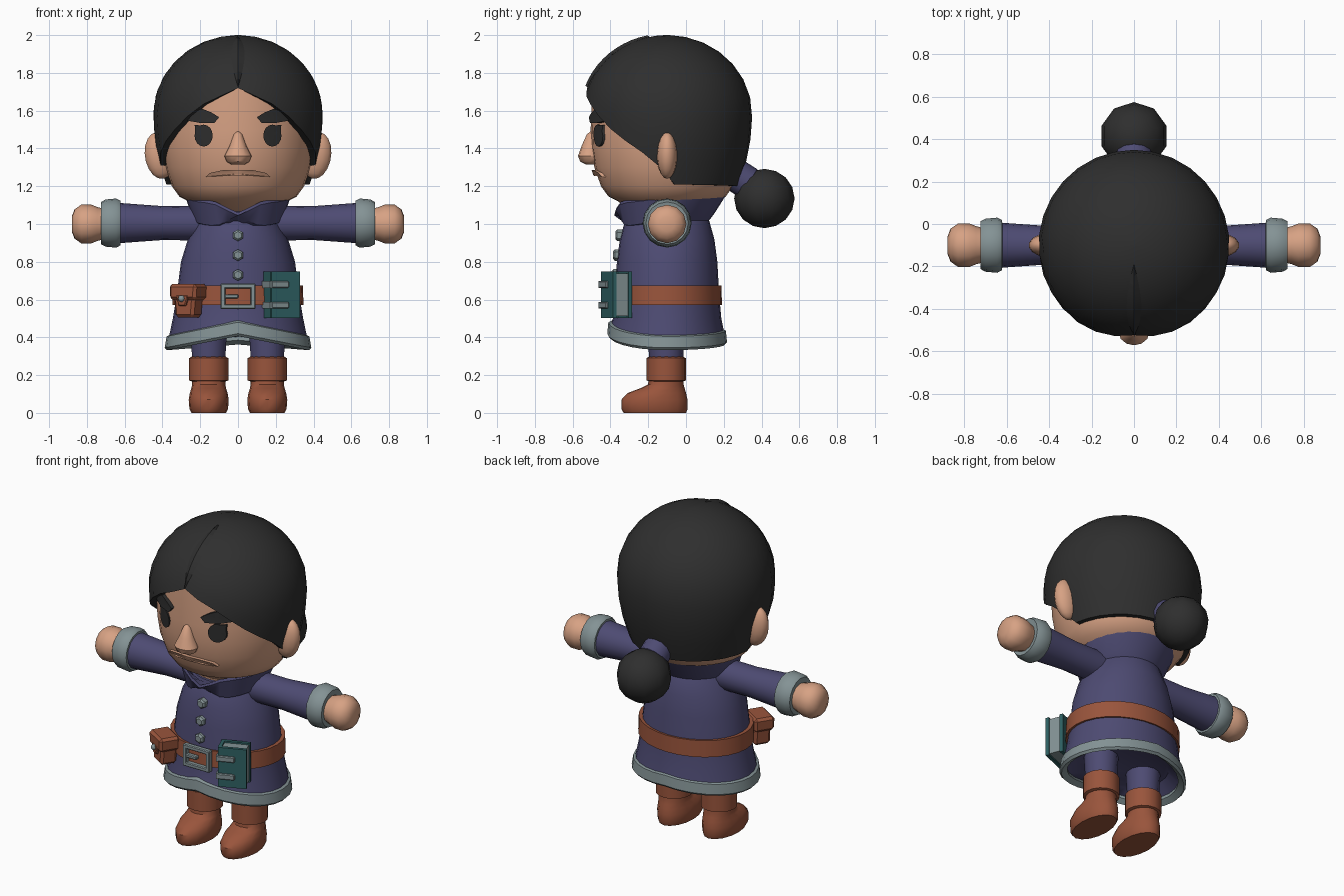
import bpy, bmesh
from math import sin, cos, pi, radians, sqrt
from mathutils import Matrix, Vector

if "Cube" in bpy.data.objects:
    bpy.data.objects.remove(bpy.data.objects["Cube"])


def material(name, rgb):
    m = bpy.data.materials.new(name)
    m.use_nodes = True
    m.diffuse_color = (*rgb, 1)
    m.node_tree.nodes["Principled BSDF"].inputs["Base Color"].default_value = (*rgb, 1)
    return m


SKIN = material("skin", (.68, .36, .23))
HAIR = material("black_hair", (.028, .028, .028))
COAT = material("indigo_cloth", (.075, .07, .17))
TRIM = material("grey_trim", (.23, .29, .3))
LEATHER = material("brown_leather", (.32, .09, .045))
TEAL = material("teal_cover", (.028, .12, .125))
CY = -.1  # depth of the body axis


def finish(name, bm, mat, angle=40, loc=(0, 0, 0), rot=(0, 0, 0)):
    bmesh.ops.recalc_face_normals(bm, faces=bm.faces)
    me = bpy.data.meshes.new(name)
    bm.to_mesh(me)
    bm.free()
    me.materials.append(mat)
    ob = bpy.data.objects.new(name, me)
    bpy.context.collection.objects.link(ob)
    ob.location, ob.rotation_euler = loc, rot
    bpy.ops.object.select_all(action='DESELECT')
    ob.select_set(True)
    bpy.context.view_layer.objects.active = ob
    if angle:
        bpy.ops.object.shade_smooth_by_angle(angle=radians(angle))
    return ob


def ring(z, rx, ry=None, y=0, lift=None):
    """Row of a loft; angle 0 is the front."""
    ry = rx if ry is None else ry
    return lambda a: (rx * sin(a), y - ry * cos(a), z + (lift(a) if lift else 0))


def loft(name, mat, rows, n=20, closed=False, **kw):
    bm = bmesh.new()
    grid = [[bm.verts.new(row(2 * pi * i / n)) for i in range(n)] for row in rows]
    pairs = list(zip(grid, grid[1:])) + ([(grid[-1], grid[0])] if closed else [])
    for lo, hi in pairs:
        for i in range(n):
            j = (i + 1) % n
            bm.faces.new((lo[i], lo[j], hi[j], hi[i]))
    if not closed:
        bm.faces.new(grid[0])
        bm.faces.new(grid[-1])
    return finish(name, bm, mat, **kw)


def box(name, mat, size, loc, turn=0, offset=(0, 0, 0), bevel=0, taper=1):
    bm = bmesh.new()
    bmesh.ops.create_cube(bm, size=1)
    for v in bm.verts:
        if v.co.z < 0:
            v.co.x *= taper
        v.co = Vector([c * s for c, s in zip(v.co, size)])
    if bevel:
        bmesh.ops.bevel(bm, geom=bm.edges[:], offset=bevel, segments=1, affect='EDGES')
    pos = Vector(loc) + Matrix.Rotation(turn, 3, 'Z') @ Vector(offset)
    return finish(name, bm, mat, angle=0, loc=pos, rot=(0, 0, turn))


def ball(name, mat, scale, loc, rot=(0, 0, 0), u=14, v=9):
    bm = bmesh.new()
    bmesh.ops.create_uvsphere(bm, u_segments=u, v_segments=v, radius=1)
    bmesh.ops.scale(bm, vec=scale, verts=bm.verts)
    return finish(name, bm, mat, angle=60, loc=loc, rot=rot)


def lookup(table, t):
    for (a, p), (b, q) in zip(table, table[1:]):
        if t <= b:
            return p + (q - p) * max(0, (t - a) / (b - a))
    return table[-1][1]


# Head
FACE = [(1.05, .17), (1.12, .26), (1.145, .31), (1.2, .35), (1.3, .385),
        (1.4, .4), (1.5, .405), (1.72, .395), (1.85, .25)]
loft("head", SKIN, [ring(z, r, y=CY) for z, r in FACE], n=28)


def plate(name, mat, pts, raise_by):
    """Outline in x and z, laid on the curve of the face."""
    def on_face(x, z, out):
        return (x, CY - sqrt(lookup(FACE, z) ** 2 - x * x) - out, z)
    bm = bmesh.new()
    front = [bm.verts.new(on_face(x, z, raise_by)) for x, z in pts]
    back = [bm.verts.new(on_face(x, z, -.02)) for x, z in pts]
    mid = bm.verts.new(on_face(sum(p[0] for p in pts) / len(pts),
                               sum(p[1] for p in pts) / len(pts), raise_by))
    for i in range(len(pts)):
        j = (i + 1) % len(pts)
        bm.faces.new((front[i], front[j], mid))
        bm.faces.new((front[i], back[i], back[j], front[j]))
    return finish(name, bm, mat, angle=30)


# Hair cap with a pointed hairline
HAIRLINE = [(0, 1.72), (27, 1.625), (52, 1.48), (72, 1.38), (85, 1.3), (93, 1.21), (180, 1.2)]


def hair_r(z):
    if z > 1.58:
        return .45 * sqrt(max(0, 1 - ((z - 1.58) / .42) ** 2))
    return .45 - .5 * (1.58 - z) ** 2


def hair_row(t, inner=False):
    def row(a):
        around = min(a, 2 * pi - a) * 180 / pi
        low = lookup(HAIRLINE, around)
        z = low + (2 - low) * sin(t * pi / 2)
        r = lookup(FACE, z) - .015 if inner else hair_r(z)
        return (r * sin(a), CY - r * cos(a), z)
    return row


loft("hair", HAIR, [hair_row(0, True)] + [hair_row(k / 10) for k in range(10)]
     + [ring(2, .012, y=CY)], n=30)

# Hair parting
bm = bmesh.new()
strip = []
for k in range(11):
    t = k / 10
    z = 1.58 + .42 * sin(radians(20 + 58 * t))
    y, w = CY - hair_r(z), .034 * sin(pi * t) + .001
    strip.append([bm.verts.new(c) for c in ((-w, y + .002, z), (0, y - .01, z + .008), (w, y + .002, z))])
for p, q in zip(strip, strip[1:]):
    for i in (0, 1):
        bm.faces.new((p[i], p[i + 1], q[i + 1], q[i]))
finish("hair_parting", bm, HAIR, angle=10)

# Bun and its tie
ball("hair_bun", HAIR, (.16, .16, .157), (0, .415, 1.135), u=10, v=8)
loft("hair_tie", COAT, [ring(-.06, .07), ring(-.045, .088), ring(.035, .088), ring(.05, .07)],
     n=12, loc=(0, .3, 1.235), rot=(-2.14, 0, 0))

# Nose and mouth
loft("nose", SKIN, [ring(1.315, .035, .025, -.505), ring(1.33, .06, .05, -.51),
                    ring(1.36, .072, .06, -.512), ring(1.42, .042, .045, -.505),
                    ring(1.475, .022, .025, -.5), ring(1.49, .008, .01, -.495)], n=12)
plate("mouth", SKIN, [(-.17, 1.25), (-.09, 1.254), (0, 1.256), (.09, 1.254), (.17, 1.25),
                      (.15, 1.27), (.08, 1.285), (0, 1.287), (-.08, 1.285), (-.15, 1.27)], .02)

for side, s in (("left", 1), ("right", -1)):
    # Eyes, brows and ears
    eye = []
    for k in range(16):
        a = 2 * pi * k / 16
        f = 1.4 if k == 2 else 1
        eye.append((s * (.182 + .048 * f * cos(a)), 1.468 + .058 * f * sin(a)))
    plate(side + "_eye", HAIR, eye, .009)
    plate(side + "_brow", HAIR, [(s * x, z) for x, z in (
        (.1, 1.565), (.125, 1.535), (.2, 1.535), (.285, 1.55), (.265, 1.585), (.19, 1.61), (.14, 1.59))], .025)
    ball(side + "_ear", SKIN, (.08, .054, .125), (s * .415, CY, 1.363), rot=(0, s * .15, 0))

    # Arms
    arm = dict(loc=(0, CY, 1.005), rot=(0, s * pi / 2, 0))
    loft(side + "_sleeve", COAT, [ring(.1, .085), ring(.22, .092), ring(.4, .09),
                                  ring(.54, .1), ring(.65, .108)], n=16, **arm)
    loft(side + "_cuff", TRIM, [ring(.62, .09), ring(.622, .118), ring(.645, .13), ring(.7, .125),
                                ring(.725, .112), ring(.72, .08)], n=16, **arm)
    loft(side + "_hand", SKIN, [ring(.69, .075), ring(.745, .09), ring(.775, .102), ring(.83, .102),
                                ring(.865, .078), ring(.88, .04)], n=12, **{**arm, "loc": (0, CY, 1)})

    # Legs and boots
    foot = dict(loc=(s * .155, 0, 0))
    loft(side + "_trouser_leg", COAT, [ring(.25, .088, y=-.105), ring(.46, .1, y=-.105)], n=14, **foot)
    loft(side + "_boot_cuff", LEATHER, [ring(.165, .085, y=-.105), ring(.172, .104, y=-.105),
                                        ring(.29, .104, y=-.105), ring(.3, .085, y=-.105)], n=16, **foot)
    loft(side + "_boot", LEATHER, [ring(0, .092, .165, -.165), ring(.02, .102, .175, -.167),
                                   ring(.07, .106, .175, -.167), ring(.105, .1, .155, -.155),
                                   ring(.13, .092, .118, -.125), ring(.15, .088, .094, -.107),
                                   ring(.2, .088, .09, -.105)], n=16, **foot)


# Coat with a hem that rises at the front
def hem(a):
    return (.075 if cos(a) > 0 else .03) * (1 - abs(sin(a)))


loft("coat", COAT, [ring(.43, .28, .23, CY), ring(.37, .35, .285, CY, hem), ring(.38, .37, .305, CY, hem),
                    ring(.5, .345, .287, CY), ring(.62, .325, .276, CY), ring(.8, .302, .266, CY),
                    ring(.92, .265, .25, CY), ring(1.02, .215, .222, CY), ring(1.1, .16, .17, CY)], n=28)
loft("hem_trim", TRIM, [ring(.355, .34, .275, CY, hem), ring(.332, .375, .305, CY, hem),
                        ring(.345, .388, .317, CY, hem), ring(.405, .378, .311, CY, hem),
                        ring(.418, .35, .285, CY, hem)], n=28, closed=True)


# Collar, notched at the front and high at the back
def collar_top(a):
    front = max(0, 1 - min(a, 2 * pi - a) / .5)
    return .035 * (1 - cos(a)) - .06 * front


def collar_low(a):
    front = max(0, 1 - min(a, 2 * pi - a) / .5)
    return .035 * (1 - cos(a)) + .06 * front


loft("collar", COAT, [ring(.99, .19, .2, CY), ring(.985, .235, .25, CY, collar_low),
                      ring(1.105, .278, .303, -.077, collar_top), ring(1.12, .27, .297, -.077, collar_top),
                      ring(1.06, .2, .22, CY)], n=28, angle=30)

# Buttons
for k, (z, y) in enumerate(((.94, -.352), (.835, -.364), (.73, -.372))):
    loft(f"button_{k + 1}", TRIM, [ring(-.02, .031), ring(.012, .031), ring(.022, .02)], n=6, angle=0,
         loc=(0, y, z), rot=(pi / 2, 0, 0))

# Belt and buckle
loft("belt", LEATHER, [ring(.575, .32, .26, CY), ring(.572, .347, .29, CY),
                       ring(.675, .343, .288, CY), ring(.672, .31, .26, CY)], n=28, closed=True)
BUCKLE = (0, -.4, .617)
for s in (-1, 1):
    box("buckle_side", TRIM, (.026, .035, .135), BUCKLE, offset=(s * .08, 0, 0), bevel=.005)
    box("buckle_bar", TRIM, (.16, .033, .026), BUCKLE, offset=(0, 0, s * .055), bevel=.005)
box("buckle_prong", TRIM, (.075, .03, .022), BUCKLE, offset=(-.035, -.003, 0), bevel=.005)

# Book hung from the belt
BOOK, TURN = (.232, -.367, .625), radians(22)
for name, y in (("front_cover", -.045), ("back_cover", .045)):
    box("book_" + name, TEAL, (.165, .02, .245), BOOK, TURN, (0, y, 0))
box("book_spine", TEAL, (.02, .1, .245), BOOK, TURN, (-.075, 0, 0))
box("book_pages", TRIM, (.145, .075, .225), BOOK, TURN, (.003, 0, 0))
for z in (-.055, .055):
    box("book_strap", TRIM, (.1, .018, .035), BOOK, TURN, (-.035, -.058, z), bevel=.005)
    box("book_strap_wrap", TRIM, (.012, .115, .035), BOOK, TURN, (-.087, -.008, z))

# Belt pouch
POUCH, TURN = (-.262, -.345, .6), radians(-32)
box("pouch_body", LEATHER, (.14, .1, .15), POUCH, TURN, (0, 0, -.02), bevel=.015, taper=.8)
box("pouch_flap", LEATHER, (.17, .125, .085), POUCH, TURN, (0, -.004, .04), bevel=.015, taper=.95)
box("pouch_tongue", LEATHER, (.08, .02, .06), POUCH, TURN, (0, -.058, -.005), bevel=.005, taper=.5)
ball("pouch_stud", TRIM, (.018, .018, .018), Vector(POUCH) + Matrix.Rotation(TURN, 3, 'Z') @ Vector((0, -.07, .005)), u=8, v=6)
